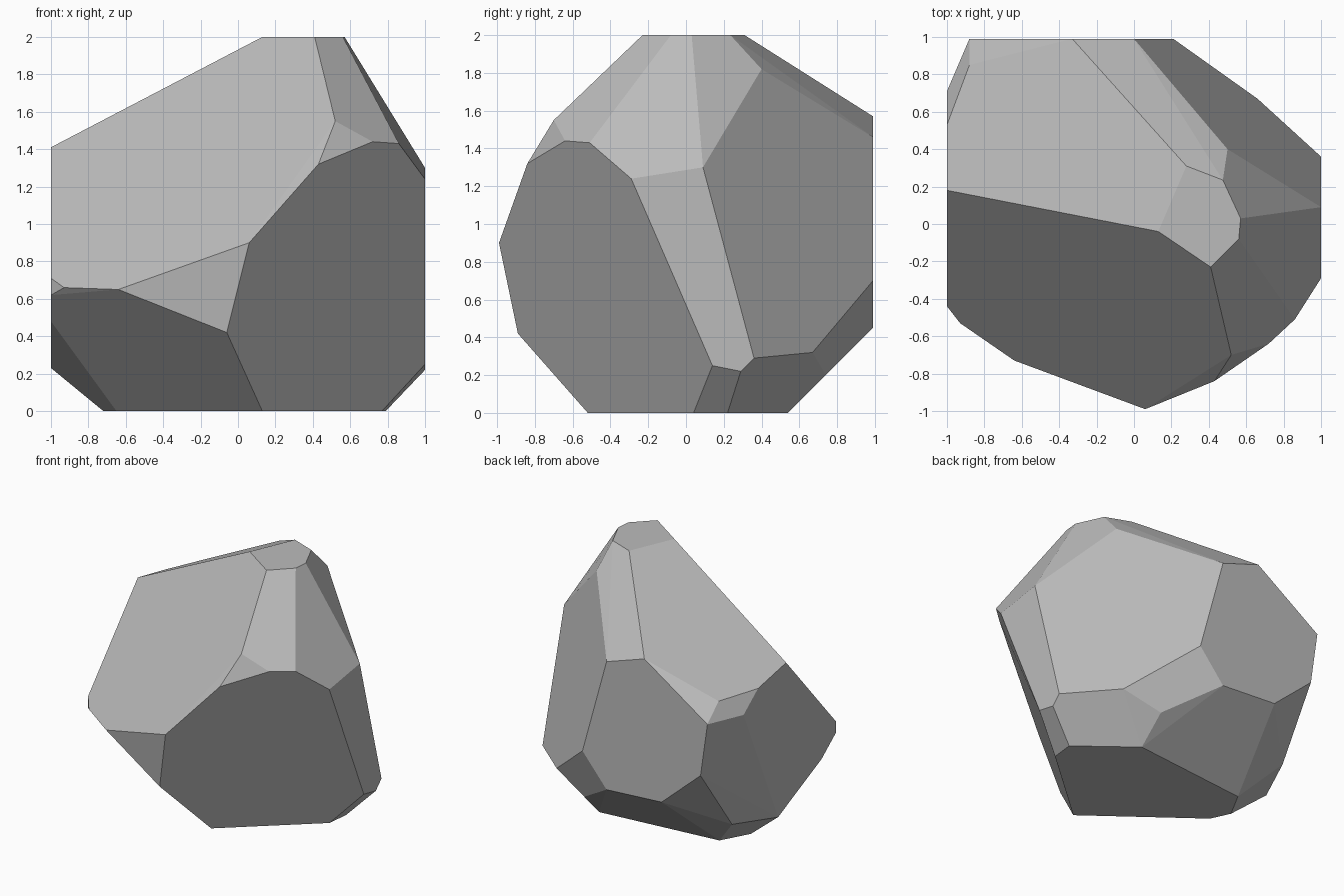
import bpy
import bmesh
from math import radians

default_cube = bpy.data.objects.get("Cube")
if default_cube:
    bpy.data.objects.remove(default_cube, do_unlink=True)


def make_material(name, colour):
    material = bpy.data.materials.new(name)
    material.use_nodes = True
    material.diffuse_color = colour
    shader = material.node_tree.nodes["Principled BSDF"]
    shader.inputs["Base Color"].default_value = colour
    shader.inputs["Roughness"].default_value = 0.9
    return material


def flat_facet(axis, level, outline):
    """Corners of a facet lying square to one axis."""
    corners = []
    for first, second in outline:
        corner = [first, second]
        corner.insert(axis, level)
        corners.append(tuple(corner))
    return corners


# Flat facets of the boulder: outlines on the five axis-aligned sides
X_AXIS, Y_AXIS, Z_AXIS = range(3)
crown = flat_facet(Z_AXIS, 2, [(.13, -.04), (.41, -.23), (.56, -.08),
                               (.57, .03), (.475, .235), (.28, .31)])
base = flat_facet(Z_AXIS, 0, [(.13, -.52), (.77, .04), (.79, .22), (.38, .54),
                              (-.6, .44), (-.72, .22), (-.65, .07)])
minus_x_side = flat_facet(X_AXIS, -1, [(.18, 1.41), (.53, 1.34), (.71, 1.2),
                                       (.28, .23), (-.26, .48), (-.44, .62),
                                       (-.44, .71)])
plus_x_side = flat_facet(X_AXIS, 1, [(-.29, 1.24), (.09, 1.3), (.36, .29),
                                     (.29, .22), (.14, .25)])
back = flat_facet(Y_AXIS, .99, [(-.33, 1.57), (0, 1.46), (.21, .7), (0, .45),
                                (-.48, .48), (-.82, .78), (-.88, 1.2)])

# Free corners where the slanted chips meet
front_corners = [(.52, -.7, 1.55), (.43, -.84, 1.32), (.72, -.64, 1.44),
                 (.86, -.51, 1.43), (.06, -.99, .9), (-.64, -.73, .65),
                 (-.06, -.89, .42), (-.93, -.53, .66)]
rear_corners = [(.5, .4, 1.82), (.66, .67, .32), (.37, .74, .2),
                (-.85, .64, .27), (-.88, .85, 1.33)]

# Wrap the corners in a convex shell and merge coplanar triangles into facets
bm = bmesh.new()
for facet in (crown, base, minus_x_side, plus_x_side, back,
              front_corners, rear_corners):
    for corner in facet:
        bm.verts.new(corner)
hull = bmesh.ops.convex_hull(bm, input=bm.verts[:])
loose = [v for v in bm.verts if not v.link_faces]
bmesh.ops.delete(bm, geom=loose, context='VERTS')
bmesh.ops.dissolve_limit(bm, angle_limit=radians(4),
                         verts=bm.verts[:], edges=bm.edges[:])
bmesh.ops.recalc_face_normals(bm, faces=bm.faces[:])
for face in bm.faces:
    face.smooth = False

mesh = bpy.data.meshes.new("boulder")
bm.to_mesh(mesh)
bm.free()
mesh.materials.append(make_material("stone grey", (.5, .5, .5, 1)))
boulder = bpy.data.objects.new("boulder", mesh)
bpy.context.collection.objects.link(boulder)
